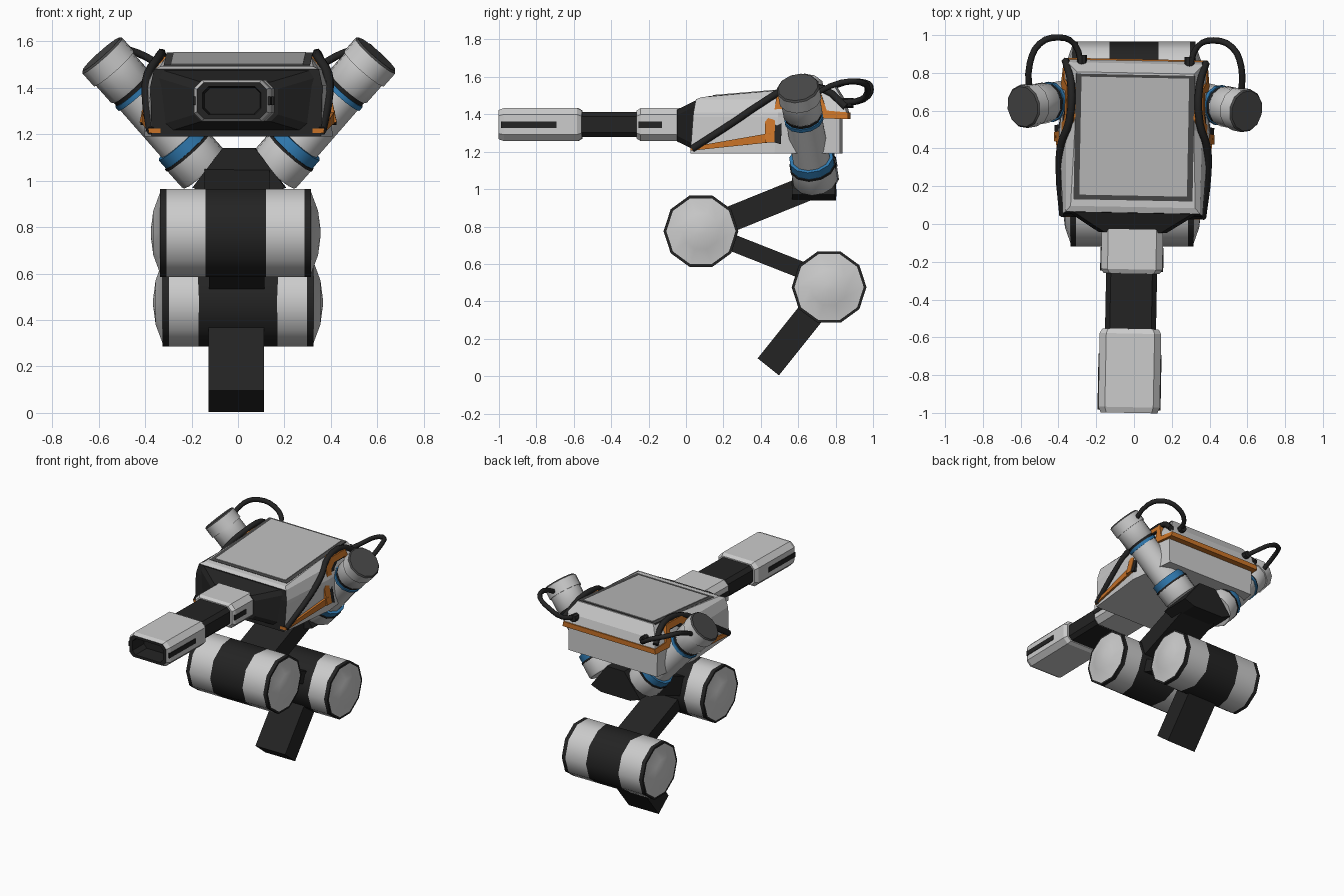
import bpy, bmesh, math
from mathutils import Vector, Matrix

if "Cube" in bpy.data.objects:
    bpy.data.objects.remove(bpy.data.objects["Cube"])

def mat(name, c):
    m = bpy.data.materials.new(name)
    m.diffuse_color = (*c, 1)
    m.use_nodes = True
    m.node_tree.nodes["Principled BSDF"].inputs["Base Color"].default_value = m.diffuse_color
    return m

MATS = [mat("white_shell", (.6, .6, .6)), mat("black", (.017, .017, .017)),
        mat("blue_ring", (.03, .2, .45)), mat("orange_trim", (.58, .17, .02)),
        mat("dark_grey", (.065, .065, .065)), mat("panel_grey", (.5, .5, .5))]
WHITE, BLACK, BLUE, ORANGE, DARK, PANEL = range(6)
head = []          # parts that share the slight yaw of the head

def finish(name, bm, smooth=0, in_head=True):
    bmesh.ops.recalc_face_normals(bm, faces=bm.faces)
    for f in bm.faces:
        f.smooth = smooth > 0
    me = bpy.data.meshes.new(name)
    bm.to_mesh(me)
    bm.free()
    for m in MATS:
        me.materials.append(m)
    if smooth:
        me.set_sharp_from_angle(angle=math.radians(smooth))
    ob = bpy.data.objects.new(name, me)
    bpy.context.collection.objects.link(ob)
    if in_head:
        head.append(ob)
    return ob

def loft(name, rings, mats, caps=(WHITE, WHITE), smooth=0, in_head=True):
    """Skin equal-length rings of points; mats gives one colour per band."""
    bm = bmesh.new()
    vs = [[bm.verts.new(p) for p in r] for r in rings]
    n = len(rings[0])
    for a, b, m in zip(vs, vs[1:], mats):
        for i in range(n):
            j = (i + 1) % n
            bm.faces.new((a[i], a[j], b[j], b[i])).material_index = m
    for r, m in zip((vs[0], vs[-1]), caps):
        bm.faces.new(r).material_index = m
    return finish(name, bm, smooth, in_head)

def revolve(name, origin, axis, prof, mats, caps, sides, up=(0, 0, 1), in_head=True, flare=None):
    """Turned part: prof is (distance along axis, radius)."""
    o, w = Vector(origin), Vector(axis).normalized()
    u = w.cross(Vector(up)).normalized()
    v = u.cross(w)
    rings = []
    for k, (t, r) in enumerate(prof):
        ring = []
        for i in range(sides):
            a = 2 * math.pi * i / sides
            d = u * math.cos(a) + v * math.sin(a)
            s = t
            if flare and abs(t) == .13:      # black band widens towards the links
                s += math.copysign(.045 * max(0, *[d.dot(f) for f in flare]) ** 2, t)
            ring.append(o + w * s + d * r)
        rings.append(ring)
    return loft(name, rings, mats, caps, 40, in_head)

def bar(name, a, b, half_w, half_t, x=0):
    """Flat link between two (y, z) points."""
    a, b = Vector((x, *a)), Vector((x, *b))
    n = (b - a).normalized().cross(Vector((1, 0, 0))) * half_t
    w = Vector((half_w, 0, 0))
    return loft(name, [[p + w + n, p - w + n, p - w - n, p + w - n] for p in (a, b)],
                [BLACK], (BLACK, BLACK), 0, False)

def octagon(y, hw, hh, c, z=1.345):
    q = [(hw, hh - c), (hw - c, hh), (c - hw, hh), (-hw, hh - c),
         (-hw, c - hh), (c - hw, -hh), (hw - c, -hh), (hw, c - hh)]
    return [(x, y, z + h) for x, h in q]

def box(name, lo, hi, m):
    r = [[(lo[0], lo[1], z), (hi[0], lo[1], z), (hi[0], hi[1], z), (lo[0], hi[1], z)]
         for z in (lo[2], hi[2])]
    return loft(name, r, [m], (m, m))

def tube(name, pts, radius):
    cu = bpy.data.curves.new(name, 'CURVE')
    cu.dimensions = '3D'
    cu.bevel_depth = radius
    cu.bevel_resolution = 1
    cu.use_fill_caps = True
    cu.resolution_u = 3
    sp = cu.splines.new('BEZIER')
    sp.bezier_points.add(len(pts) - 1)
    for p, co in zip(sp.bezier_points, pts):
        p.co = co
        p.handle_left_type = p.handle_right_type = 'AUTO'
    cu.materials.append(MATS[BLACK])
    ob = bpy.data.objects.new(name, cu)
    bpy.context.collection.objects.link(ob)
    head.append(ob)

# folding leg: two drum joints and three links
UP, LOW = (.08, .775), (.765, .476)
drum = [(-.365, .02), (-.355, .1), (-.325, .185), (-.325, .2), (-.297, .2), (-.13, .2),
        (.13, .2), (.297, .2), (.325, .2), (.325, .185), (.355, .1), (.365, .02)]
dm = [WHITE, WHITE, BLACK, BLACK, WHITE, BLACK, WHITE, BLACK, BLACK, WHITE, WHITE]
link = Vector((0, LOW[0] - UP[0], LOW[1] - UP[1])).normalized()
upl = Vector((0, .93, .37))
foot = Vector((0, -.6, -.8))
revolve("upper_drum_joint", (-.01, *UP), (1, 0, 0), drum, dm, (0, 0), 10, in_head=False, flare=[link, upl])
revolve("lower_drum_joint", (0, *LOW), (1, 0, 0), drum, dm, (0, 0), 10, in_head=False, flare=[-link, foot])
bar("foot_link", (.44, .05), (.72, .40), .12, .073, -.008)
bar("middle_link", (.18, .74), (.7, .535), .12, .045, -.005)
bar("upper_link", (.14, .80), (.66, 1.01), .14, .068, -.005)
loft("shoulder_hub", [[(x, y, z) for x, z in ((-.2, .97), (-.07, 1.14), (.07, 1.14), (.2, .97), (.12, .94), (-.12, .94))]
                      for y in (.57, .8)], [BLACK], (BLACK, BLACK))

# head shell: stacked outlines of (half width, y, z)
def shell(half):
    return [Vector(p) for p in half] + [Vector((-x, y, z)) for x, y, z in reversed(half)]
body = loft("head_shell", [
    shell([(.365, .03, 1.19), (.405, .48, 1.19), (.36, .83, 1.19)]),
    shell([(.37, .045, 1.385), (.40, .5, 1.385), (.365, .83, 1.385)]),
    shell([(.37, .047, 1.41), (.395, .5, 1.41), (.37, .865, 1.41)]),
    shell([(.355, .06, 1.48), (.36, .5, 1.48), (.36, .85, 1.47)]),
    shell([(.33, .09, 1.492), (.315, .5, 1.528), (.31, .8, 1.55)])],
    [WHITE] * 4)
for p in body.data.polygons:
    if p.normal.y < -.9:
        p.material_index = BLACK
box("rear_stripe", (-.37, .8, 1.375), (.37, .873, 1.41), ORANGE)

# raised top panel with dark frame
def slab(name, hw, y0, y1, dz, m):
    top = lambda y: 1.485 + .083 * y
    loft(name, [[(s * hw, y, top(y) + d) for s, y in ((-1, y0), (1, y0), (1, y1), (-1, y1))]
                for d in (-.03, dz)], [m], (m, m))
slab("top_panel_frame", .315, .125, .79, .002, DARK)
slab("top_panel", .285, .15, .775, .006, PANEL)

# gun: tapered neck, white rear block, black barrel, white muzzle
loft("gun_neck", [octagon(.06, .345, .135, .03, 1.34), octagon(-.045, .18, .085, .03, 1.34)],
     [BLACK], (BLACK, BLACK))
loft("gun_rear_block", [octagon(0, .163, .088, .035), octagon(-.24, .163, .088, .035),
                        octagon(-.262, .148, .075, .03)], [WHITE] * 2)
loft("gun_barrel", [octagon(-.25, .135, .067, .025), octagon(-.57, .135, .067, .025)], [BLACK])
loft("gun_muzzle", [octagon(-.555, .148, .075, .03), octagon(-.58, .163, .089, .035),
                    octagon(-.97, .163, .089, .035), octagon(-1, .15, .078, .03),
                    octagon(-1, .125, .06, .025), octagon(-.88, .12, .055, .025)],
     [WHITE, WHITE, WHITE, BLACK, BLACK], (WHITE, BLACK))
for s, side in ((-1, "left"), (1, "right")):
    for part, y0, y1 in (("muzzle", -.985, -.69), ("rear", -.25, -.125)):
        xs = sorted((s * .155, s * .167))
        box(f"{side}_{part}_slit", (xs[0], y0, 1.327), (xs[1], y1, 1.362), BLACK)

    # side trim: orange stripe and arch around the arm
    def strip(name, outer, inner, xf, m):
        rings = [[(s * (xf(*p) - d), *p) for p, d in ((a, 0), (b, 0), (b, .05), (a, .05))]
                 for a, b in zip(outer, inner)]
        loft(name, rings, [m] * (len(rings) - 1), (m, m))
    strip(f"{side}_orange_stripe", [(.03, 1.225), (.46, 1.30)], [(.03, 1.205), (.46, 1.25)],
          lambda y, z: .375 + y * .09, ORANGE)
    outer = [(.43, 1.25), (.43, 1.36), (.48, 1.42), (.49, 1.49), (.56, 1.535), (.72, 1.535), (.76, 1.42), (.873, 1.41)]
    inner = [(.48, 1.25), (.485, 1.37), (.53, 1.42), (.54, 1.465), (.58, 1.495), (.70, 1.495), (.71, 1.38), (.873, 1.375)]
    ax = lambda y, z: .425 - (z - 1.25) * .22 - max(0, y - .7) * .1
    strip(f"{side}_orange_arch", outer, inner, ax, ORANGE)
    strip(f"{side}_arch_lining", inner[:6], [(y + .035, z - .01) for y, z in inner[:6]],
          lambda y, z: ax(y, z) - .004, BLACK)
    tube(f"{side}_black_trim", [(s * x, y, z) for x, y, z in (
        (.368, .04, 1.215), (.392, .28, 1.37), (.385, .42, 1.465), (.345, .54, 1.53),
        (.34, .74, 1.535), (.372, .86, 1.44))], .021)

    # slanted arm carrying the head
    revolve(f"{side}_arm", (s * .15, .695, 1.045), (s * .444, -.085, .5),
            [(0, .118), (.01, .123), (.105, .123), (.105, .126), (.117, .126), (.117, .12), (.165, .12),
             (.165, .102), (.44, .1), (.44, .107), (.462, .107), (.462, .1), (.48, .1),
             (.49, .108), (.59, .108), (.59, .116), (.665, .116), (.674, .108)],
            [WHITE, WHITE, BLACK, BLACK, BLACK, BLUE, BLUE, WHITE, BLUE, BLUE, BLUE, BLACK,
             WHITE, WHITE, WHITE, WHITE, DARK], (WHITE, DARK), 12)

    # cable from arm cap to the back of the head
    tube(f"{side}_cable", [(s * x, y, z) for x, y, z in (
        (.56, .68, 1.50), (.56, .84, 1.57), (.51, .945, 1.57), (.41, .98, 1.535),
        (.325, .945, 1.48), (.285, .83, 1.46))], .017)
    revolve(f"{side}_cable_plug", (s * .285, .83, 1.46), (0, 1, 0),
            [(0, .026), (.06, .026)], [BLACK], (BLACK, BLACK), 8)

# slight yaw of the whole head about the shoulder
R = Matrix.Rotation(math.radians(-1.1), 4, 'Z')
c = Vector((0, .4, 0))
for ob in head:
    ob.matrix_world = Matrix.Translation(c) @ R @ Matrix.Translation(-c)
